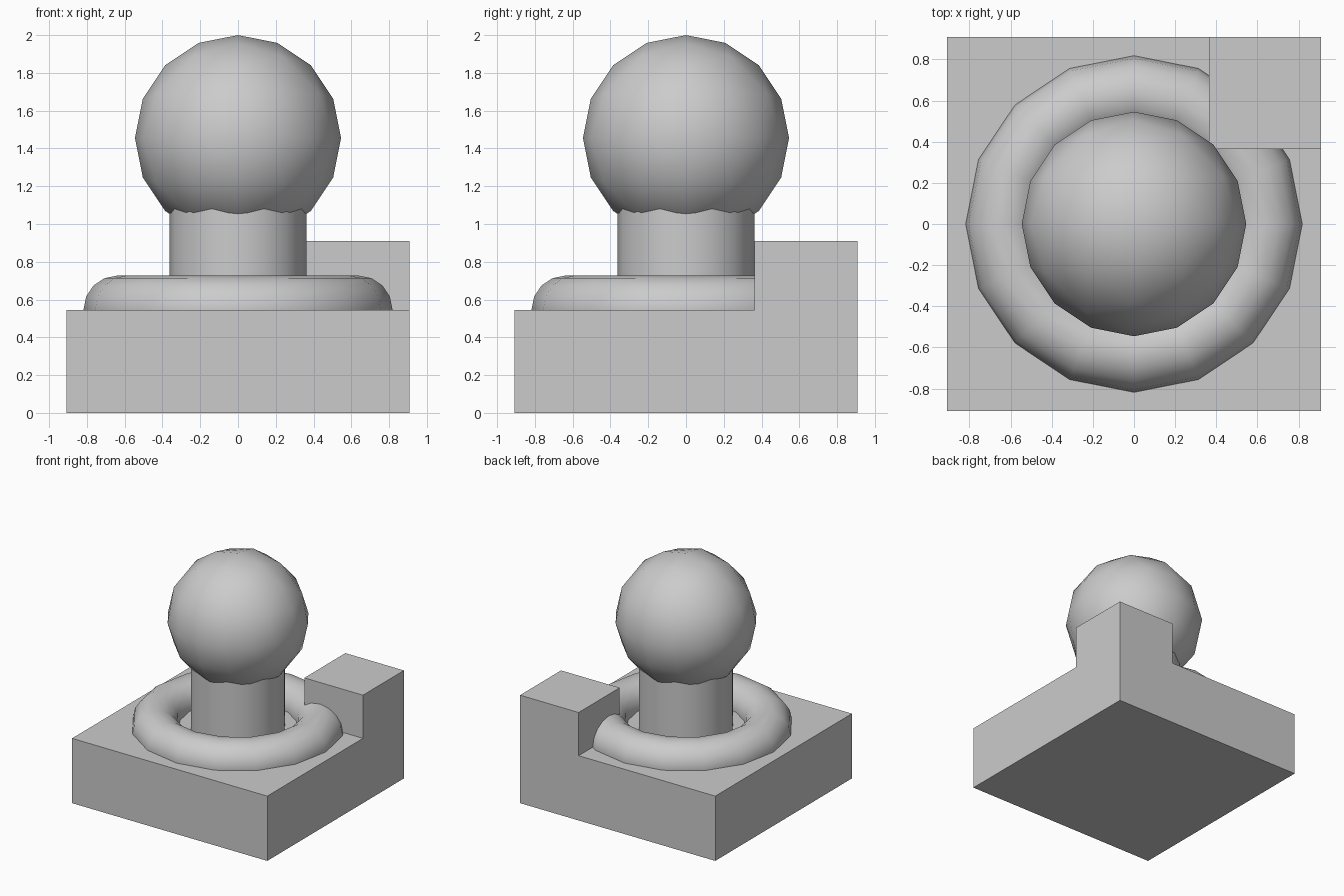
import bpy, bmesh, math
from mathutils import Vector

cube = bpy.data.objects.get("Cube")
if cube:
    bpy.data.objects.remove(cube, do_unlink=True)

U = 2 / 11  # one design unit: the model is eleven units tall

grey = bpy.data.materials.new("plain grey")
grey.use_nodes = True
colour = (0.6, 0.6, 0.6, 1)
grey.diffuse_color = colour
grey.node_tree.nodes["Principled BSDF"].inputs["Base Color"].default_value = colour


def finish(name, obj, smooth=True):
    """Name the part, colour it and set its shading."""
    obj.name = name
    obj.data.materials.append(grey)
    bpy.ops.object.select_all(action="DESELECT")
    obj.select_set(True)
    bpy.context.view_layer.objects.active = obj
    if smooth:
        bpy.ops.object.shade_smooth_by_angle(angle=math.radians(32))


def from_bmesh(name, bm, smooth):
    bmesh.ops.recalc_face_normals(bm, faces=bm.faces)
    mesh = bpy.data.meshes.new(name)
    bm.to_mesh(mesh)
    bm.free()
    obj = bpy.data.objects.new(name, mesh)
    bpy.context.collection.objects.link(obj)
    finish(name, obj, smooth)
    return obj


# Square base with one back corner raised
bm = bmesh.new()
bmesh.ops.create_cube(bm, size=1)
bmesh.ops.scale(bm, vec=(10 * U, 10 * U, 3 * U), verts=bm.verts)
bmesh.ops.translate(bm, vec=(0, 0, 1.5 * U), verts=bm.verts)
for axis in (Vector((1, 0, 0)), Vector((0, 1, 0))):
    bmesh.ops.bisect_plane(bm, geom=bm.verts[:] + bm.edges[:] + bm.faces[:],
                           plane_co=axis * 2 * U, plane_no=axis)
corner = []
for face in bm.faces:
    c = face.calc_center_median()
    if face.normal.z > 0.9 and min(c.x, c.y) > 2 * U:
        corner.append(face)
raised = bmesh.ops.extrude_face_region(bm, geom=corner)["geom"]
bmesh.ops.translate(bm, vec=(0, 0, 2 * U),
                    verts=[v for v in raised if isinstance(v, bmesh.types.BMVert)])
bmesh.ops.dissolve_limit(bm, angle_limit=0.01, verts=bm.verts, edges=bm.edges)
from_bmesh("base", bm, False)

# Ring half sunk into the base
bpy.ops.mesh.primitive_torus_add(major_segments=16, minor_segments=16,
                                 major_radius=3.5 * U, minor_radius=U,
                                 location=(0, 0, 3 * U))
finish("ring", bpy.context.object)

# Neck between the base and the ball
bpy.ops.mesh.primitive_cylinder_add(vertices=16, radius=2 * U, depth=5 * U,
                                    location=(0, 0, 5 * U))
finish("neck", bpy.context.object)

# Ball: octahedron split four ways along each edge, then rounded
bm = bmesh.new()
N = 4
steps = range(-N, N + 1)
for i in steps:
    for j in steps:
        for k in steps:
            if abs(i) + abs(j) + abs(k) == N:
                p = Vector([math.sin(math.pi / 2 * t / N) for t in (i, j, k)])
                bm.verts.new(p.normalized() * 3 * U)
bmesh.ops.convex_hull(bm, input=bm.verts)
ball = from_bmesh("ball", bm, True)
ball.location.z = 8 * U
